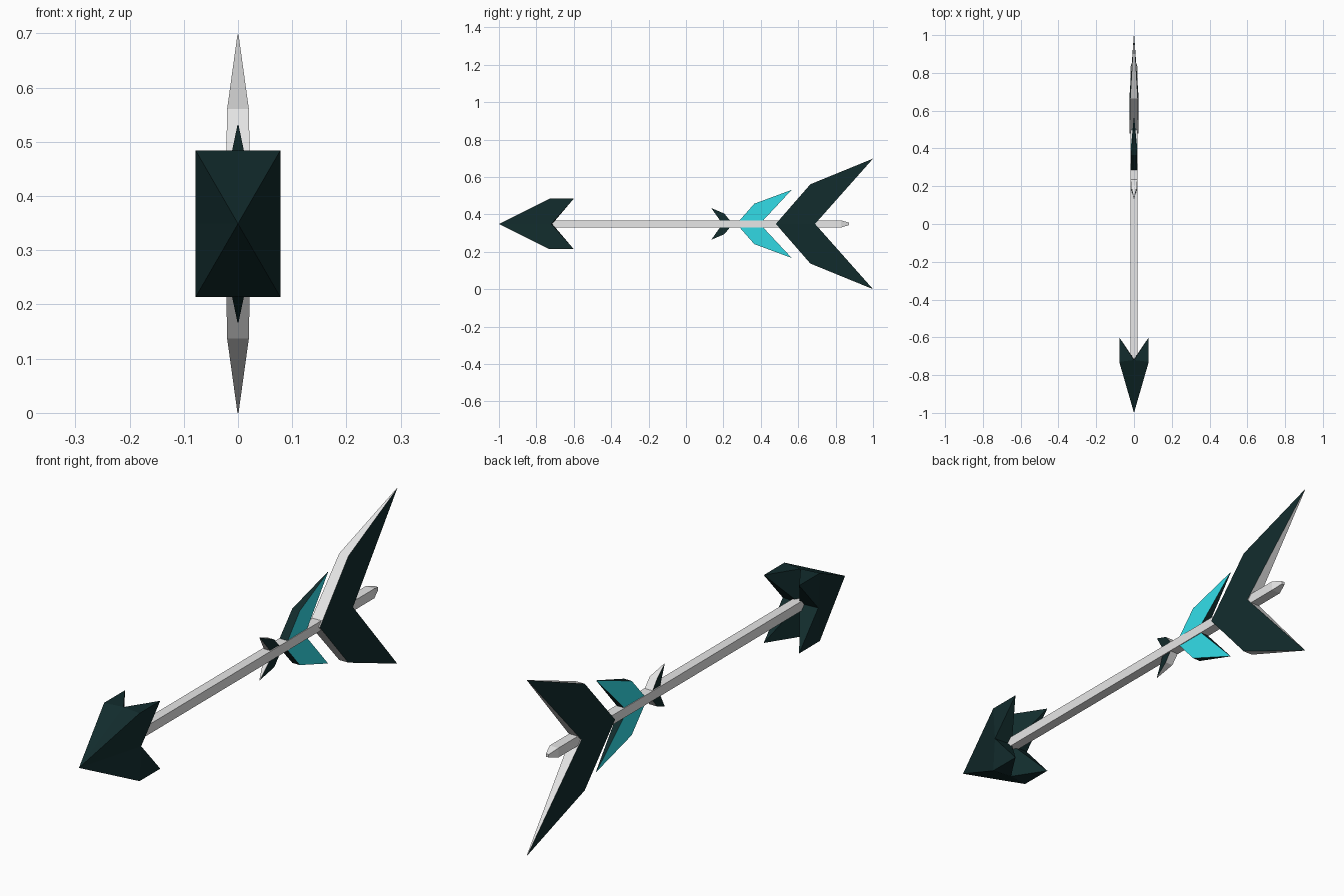
import bpy, bmesh

if "Cube" in bpy.data.objects:
    bpy.data.objects.remove(bpy.data.objects["Cube"])

CZ = 0.349  # height of the arrow's axis


def material(name, rgb):
    m = bpy.data.materials.new(name)
    m.diffuse_color = (*rgb, 1)
    m.use_nodes = True
    m.node_tree.nodes["Principled BSDF"].inputs["Base Color"].default_value = m.diffuse_color
    return m


DARK = material("dark teal", (0.006, 0.025, 0.026))
GREY = material("light grey", (0.8, 0.8, 0.8))
CYAN = material("cyan", (0.034, 0.76, 0.85))


def finish(name, bm, mats):
    bmesh.ops.recalc_face_normals(bm, faces=bm.faces)
    me = bpy.data.meshes.new(name)
    bm.to_mesh(me)
    bm.free()
    for m in mats:
        me.materials.append(m)
    ob = bpy.data.objects.new(name, me)
    ob.location.z = CZ
    bpy.context.collection.objects.link(ob)
    return ob


# Square shaft with a tapered tail end
bm = bmesh.new()
rings = []
for y, r in ((-0.74, 0.019), (0.83, 0.019), (0.872, 0.006)):
    rings.append([bm.verts.new((sx * r, y, sz * r))
                  for sx, sz in ((-1, -1), (1, -1), (1, 1), (-1, 1))])
for a, b in zip(rings, rings[1:]):
    for i in range(4):
        j = (i + 1) % 4
        bm.faces.new((a[i], a[j], b[j], b[i]))
bm.faces.new(rings[0])
bm.faces.new(rings[-1])
finish("shaft", bm, [GREY])

# Arrowhead: pyramid whose four rear corners sweep back into barbs
HX, HZ = 0.078, 0.135
bm = bmesh.new()
tip = bm.verts.new((0, -1.0, 0))
hub = bm.verts.new((0, -0.715, 0))
dirs = ((-1, -1), (0, -1), (1, -1), (1, 0), (1, 1), (0, 1), (-1, 1), (-1, 0))
rim = [bm.verts.new((sx * HX, -0.73 if sx * sz else -0.72, sz * HZ)) for sx, sz in dirs]
for i in range(8):
    bm.faces.new((tip, rim[i], rim[(i + 1) % 8]))
for i in range(0, 8, 2):
    sx, sz = dirs[i]
    barb = bm.verts.new((sx * HX, -0.60, sz * HZ))
    prev, nxt = rim[i - 1], rim[i + 1]
    for a, b in ((prev, rim[i]), (rim[i], nxt), (nxt, hub), (hub, prev)):
        bm.faces.new((barb, a, b))
finish("arrowhead", bm, [DARK])


def swept_fin(name, front, elbow, point, notch, widths, side, edge):
    """Swept V fin; outline points are (y, z), widths are half thicknesses."""
    bm = bmesh.new()
    outline = (front, elbow, point, notch)
    for s in (1, -1):
        left = [bm.verts.new((-w, y, s * z)) for (y, z), w in zip(outline, widths)]
        right = [bm.verts.new((w, y, s * z)) for (y, z), w in zip(outline, widths)]
        bm.faces.new(left)
        bm.faces.new(right)
        for i in range(3):
            f = bm.faces.new((left[i], left[i + 1], right[i + 1], right[i]))
            f.material_index = 1
    bmesh.ops.remove_doubles(bm, verts=bm.verts, dist=1e-5)
    finish(name, bm, [side, edge])


# Three fins along the tail
swept_fin("large_fin", (0.48, 0), (0.665, 0.212), (1.0, 0.349), (0.69, 0),
          (0.024, 0.02, 0.001, 0.023), DARK, GREY)
swept_fin("middle_fin", (0.27, 0), (0.365, 0.108), (0.565, 0.182), (0.395, 0),
          (0.018, 0.0165, 0.001, 0.0175), CYAN, DARK)
swept_fin("small_fin", (0.25, 0), (0.205, 0.055), (0.135, 0.085), (0.195, 0),
          (0.018, 0.0165, 0.001, 0.0175), DARK, GREY)
